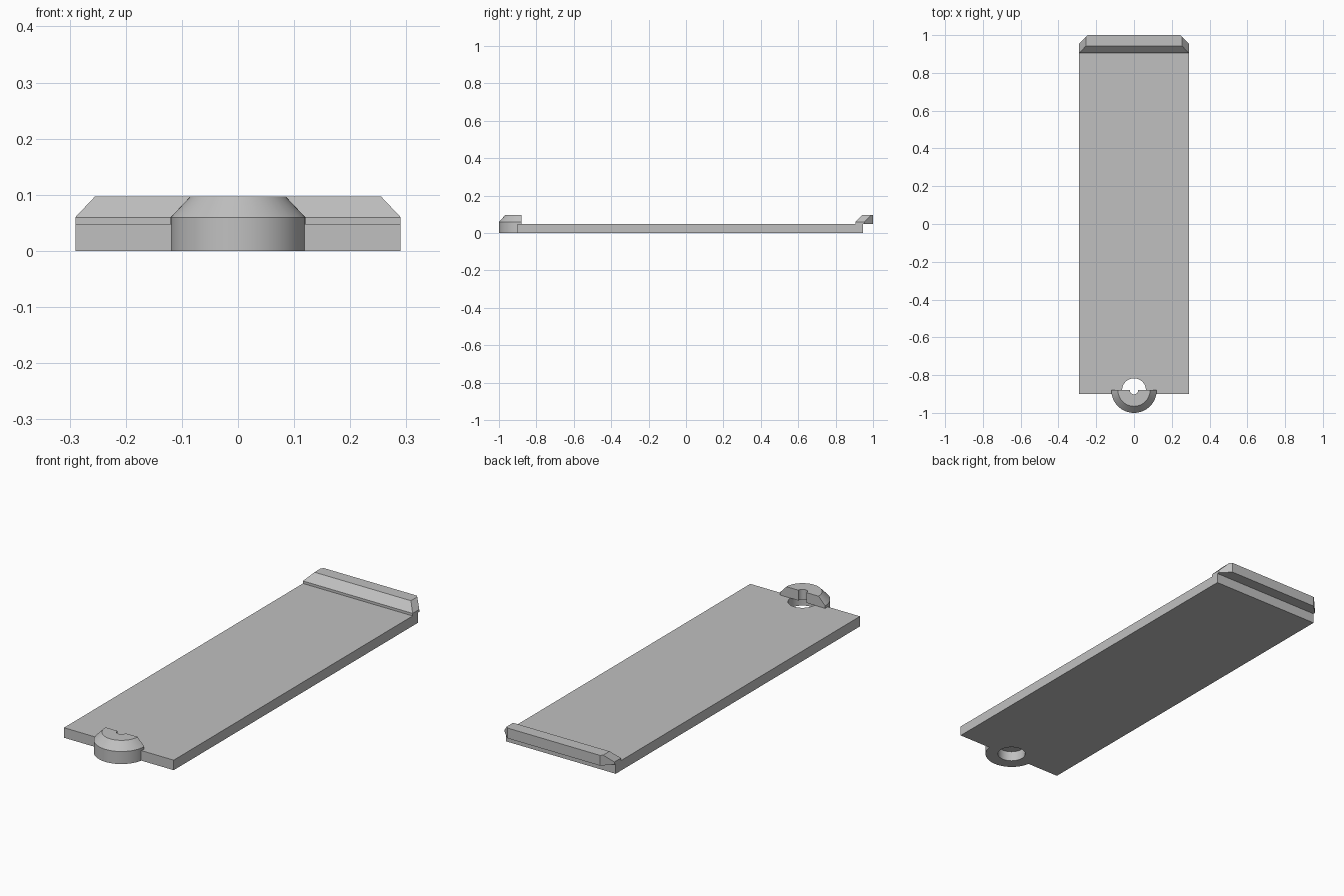
import bpy, bmesh, math

if "Cube" in bpy.data.objects:
    bpy.data.objects.remove(bpy.data.objects["Cube"])

grey = bpy.data.materials.new("light_grey")
grey.diffuse_color = (0.53, 0.53, 0.53, 1)
grey.use_nodes = True
grey.node_tree.nodes["Principled BSDF"].inputs["Base Color"].default_value = grey.diffuse_color


def make(name, bm):
    bmesh.ops.recalc_face_normals(bm, faces=bm.faces[:])
    mesh = bpy.data.meshes.new(name)
    bm.to_mesh(mesh)
    bm.free()
    ob = bpy.data.objects.new(name, mesh)
    bpy.context.collection.objects.link(ob)
    mesh.materials.append(grey)
    return ob


def hull(name, points):
    bm = bmesh.new()
    for p in points:
        bm.verts.new(p)
    bmesh.ops.convex_hull(bm, input=bm.verts[:])
    bmesh.ops.dissolve_limit(bm, angle_limit=0.01, verts=bm.verts[:], edges=bm.edges[:])
    return make(name, bm)


def stack(name, rings, cy, start, sweep, n):
    """Solid through (radius, z) rings, swept round a vertical axis at y = cy."""
    steps = n if sweep >= 2 * math.pi else n + 1
    pts = []
    for r, z in rings:
        for i in range(steps):
            a = start + sweep * i / n
            pts.append((r * math.cos(a), cy + r * math.sin(a), z))
    return hull(name, pts)


def boolean(ob, other, op):
    mod = ob.modifiers.new(op, 'BOOLEAN')
    mod.operation, mod.object, mod.solver = op, other, 'EXACT'
    bpy.context.view_layer.objects.active = ob
    bpy.ops.object.modifier_apply(modifier=mod.name)
    bpy.data.objects.remove(other)


T = 0.048      # plate thickness
CY = -0.88     # axis of the screw boss

# flat cover plate
plate = hull("cover_plate", [(x, y, z) for x in (-0.29, 0.29)
                             for y in (-0.9, 0.945) for z in (0, T)])

# half-round boss with sloped rim, joined to the plate
boss = stack("boss", [(0.12, 0), (0.12, 0.06), (0.085, 0.097)], CY, math.pi, math.pi, 32)
boolean(plate, boss, 'UNION')

# wide recess from below and narrow hole through the boss
boolean(plate, stack("recess", [(0.063, -0.05), (0.063, T)], CY, 0, 2 * math.pi, 48), 'DIFFERENCE')
boolean(plate, stack("pin_hole", [(0.022, 0.02), (0.022, 0.2)], CY, 0, 2 * math.pi, 32), 'DIFFERENCE')

# overhanging bevelled lip at the back
pts = []
for s in (-1, 1):
    for z in (T, 0.06):
        pts += [(s * 0.29, 0.905, z), (s * 0.29, 0.955, z), (s * 0.245, 1.0, z)]
    pts += [(s * 0.255, 0.942, 0.097), (s * 0.255, 0.99, 0.097), (s * 0.245, 1.0, 0.097)]
hull("catch_lip", pts)

# smooth round walls, sharp edges elsewhere
bpy.ops.object.select_all(action='DESELECT')
plate.select_set(True)
bpy.context.view_layer.objects.active = plate
bpy.ops.object.shade_smooth_by_angle(angle=math.radians(25))
